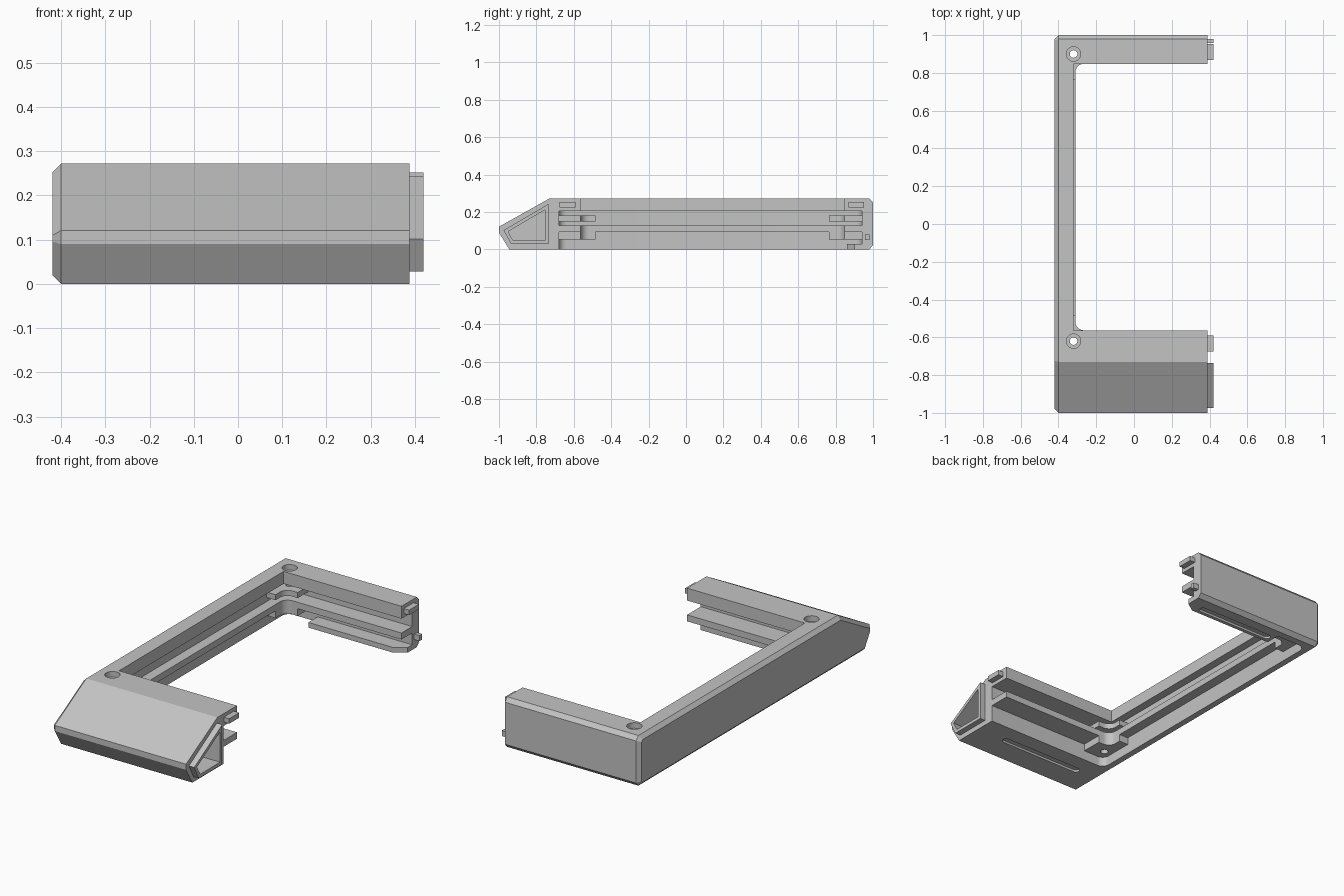
import bpy, bmesh, math
from mathutils import Vector

if "Cube" in bpy.data.objects:
    bpy.data.objects.remove(bpy.data.objects["Cube"])

mat = bpy.data.materials.new("plain grey")
mat.use_nodes = True
GREY = (0.55, 0.55, 0.55, 1)
mat.diffuse_color = GREY
mat.node_tree.nodes["Principled BSDF"].inputs["Base Color"].default_value = GREY


def loft(name, loops):
    """Solid skinned through matching closed loops of points."""
    bm = bmesh.new()
    rings = [[bm.verts.new(p) for p in loop] for loop in loops]
    bm.faces.new(rings[0])
    bm.faces.new(rings[-1])
    n = len(rings[0])
    for a, b in zip(rings, rings[1:]):
        for i in range(n):
            j = (i + 1) % n
            bm.faces.new((a[i], a[j], b[j], b[i]))
    bmesh.ops.recalc_face_normals(bm, faces=bm.faces)
    mesh = bpy.data.meshes.new(name)
    bm.to_mesh(mesh)
    bm.free()
    mesh.materials.append(mat)
    ob = bpy.data.objects.new(name, mesh)
    bpy.context.collection.objects.link(ob)
    return ob


def along_x(name, pts, x0, x1):
    return loft(name, [[(x, y, z) for y, z in pts] for x in (x0, x1)])


def along_z(name, pts, z0, z1):
    return loft(name, [[(x, y, z) for x, y in pts] for z in (z0, z1)])


def box(name, x0, x1, y0, y1, z0, z1):
    return along_z(name, [(x0, y0), (x1, y0), (x1, y1), (x0, y1)], z0, z1)


def inset(pts, d):
    """Move every side of a counter-clockwise outline inward by d."""
    out = []
    for i, p in enumerate(pts):
        p = Vector(p)
        a = (p - Vector(pts[i - 1])).normalized()
        b = (Vector(pts[(i + 1) % len(pts)]) - p).normalized()
        na, nb = Vector((-a.y, a.x)), Vector((-b.y, b.x))
        out.append(tuple(p + (na + nb) * d / (1 + na.dot(nb))))
    return out


def bay(x0, y0, y1, r, steps=8):
    """Outline open past the +x ends, with rounded corners on the -x side."""
    pts = [(1, y0), (1, y1)]
    for cy, start in ((y1 - r, math.pi / 2), (y0 + r, math.pi)):
        for i in range(steps + 1):
            t = start + math.pi / 2 * i / steps
            pts.append((x0 + r + r * math.cos(t), cy + r * math.sin(t)))
    return pts


def disc(x, y, r, n=32):
    return [(x + r * math.cos(2 * math.pi * i / n), y + r * math.sin(2 * math.pi * i / n))
            for i in range(n)]


def slot(x0, x1, y, r, n=10):
    pts = []
    for cx, start in ((x1, -math.pi / 2), (x0, math.pi / 2)):
        for i in range(n + 1):
            t = start + math.pi * i / n
            pts.append((cx + r * math.cos(t), y + r * math.sin(t)))
    return pts


def cut(ob, *cutters):
    """Subtract each cutter from ob and discard it."""
    for c in cutters:
        c.hide_render = True
        mod = ob.modifiers.new("cut", "BOOLEAN")
        mod.operation = "DIFFERENCE"
        mod.solver = "EXACT"
        mod.object = c
        bpy.context.view_layer.objects.active = ob
        bpy.ops.object.modifier_apply(modifier=mod.name)
        bpy.data.objects.remove(c)


TOP, END, TIP = 0.272, 0.388, 0.42
FRONT_IN, BACK_IN = -0.563, 0.848      # inner faces of the two arms
HOLES = ((-0.32, -0.62), (-0.32, 0.9))


def lower_bay():
    return along_z("cutter", bay(-0.31, FRONT_IN, BACK_IN, 0.045), -0.1, 0.205)


# Frame: side profile swept across, bevelled on the closed end
outline = [(-0.945, 0), (0.98, 0), (1, 0.022), (1, 0.25), (0.98, TOP),
           (-0.73, TOP), (-1, 0.121), (-1, 0.09)]
frame = loft("frame", [[(x, y, z) for y, z in pts] for x, pts in
                       ((END, outline), (-0.4, outline), (-TIP, inset(outline, 0.02)))])
cut(frame,
    box("cutter", -0.32, 1, FRONT_IN, BACK_IN, 0.2, 0.4),
    lower_bay(),
    along_z("cutter", bay(-0.365, -0.68, 0.94, 0.04), 0.127, 0.205),
    along_z("cutter", bay(-0.365, -0.68, 0.94, 0.04), -0.1, 0.092),
    along_z("cutter", slot(-0.27, 0.2, -0.79, 0.02), -0.1, 0.012))

# Hollow rim that projects from the end of the sloped front arm
rim_outline = [(-0.935, 0.028), (-0.735, 0.028), (-0.735, 0.243), (-0.975, 0.102)]
rim = along_x("front_arm_rim", rim_outline, 0.3, TIP)
pocket = inset(rim_outline, 0.018)
cut(frame, along_x("cutter", pocket, 0.28, 0.6))
cut(rim, along_x("cutter", pocket, 0.2, 0.6))

# Screw bosses filling the grooves at both inner corners
bosses = []
for side, y0, y1 in (("front", -0.685, -0.485), ("back", 0.765, 0.945)):
    for level, z0, z1 in (("upper", 0.15, 0.18), ("lower", 0.053, 0.094)):
        boss = box(f"{side}_{level}_boss", -0.37, -0.235, y0, y1, z0, z1)
        cut(boss, lower_bay())
        bosses.append(boss)

# Screw holes with counterbores
for x, y in HOLES:
    for ob in [frame] + bosses:
        cut(ob, along_z("cutter", disc(x, y, 0.02), -0.1, 0.5))
    cut(frame, along_z("cutter", disc(x, y, 0.038), TOP - 0.03, 0.5))

# Foot ledge under the back arm, with a recessed slot
ledge = along_z("back_foot_ledge", [(-0.18, 0.95), (-0.18, 0.86), (0.33, 0.86),
                                    (END, 0.9), (END, 0.95)], 0, 0.028)
cut(ledge, along_z("cutter", slot(-0.14, 0.29, 0.9, 0.02), -0.1, 0.012))

# Locating tabs on the open ends
for name, y0, y1, z0, z1 in (("front_tab", -0.675, -0.59, 0.225, 0.252),
                             ("back_tab", 0.868, 0.952, 0.225, 0.252),
                             ("back_lower_tab", 0.957, 0.98, 0.05, 0.08)):
    box(name, 0.36, TIP, y0, y1, z0, z1)

# Smooth the rounded corners and holes, keep edges crisp
bpy.ops.object.select_all(action="DESELECT")
for ob in [frame] + bosses:
    ob.select_set(True)
bpy.context.view_layer.objects.active = frame
bpy.ops.object.shade_smooth_by_angle(angle=math.radians(20))
